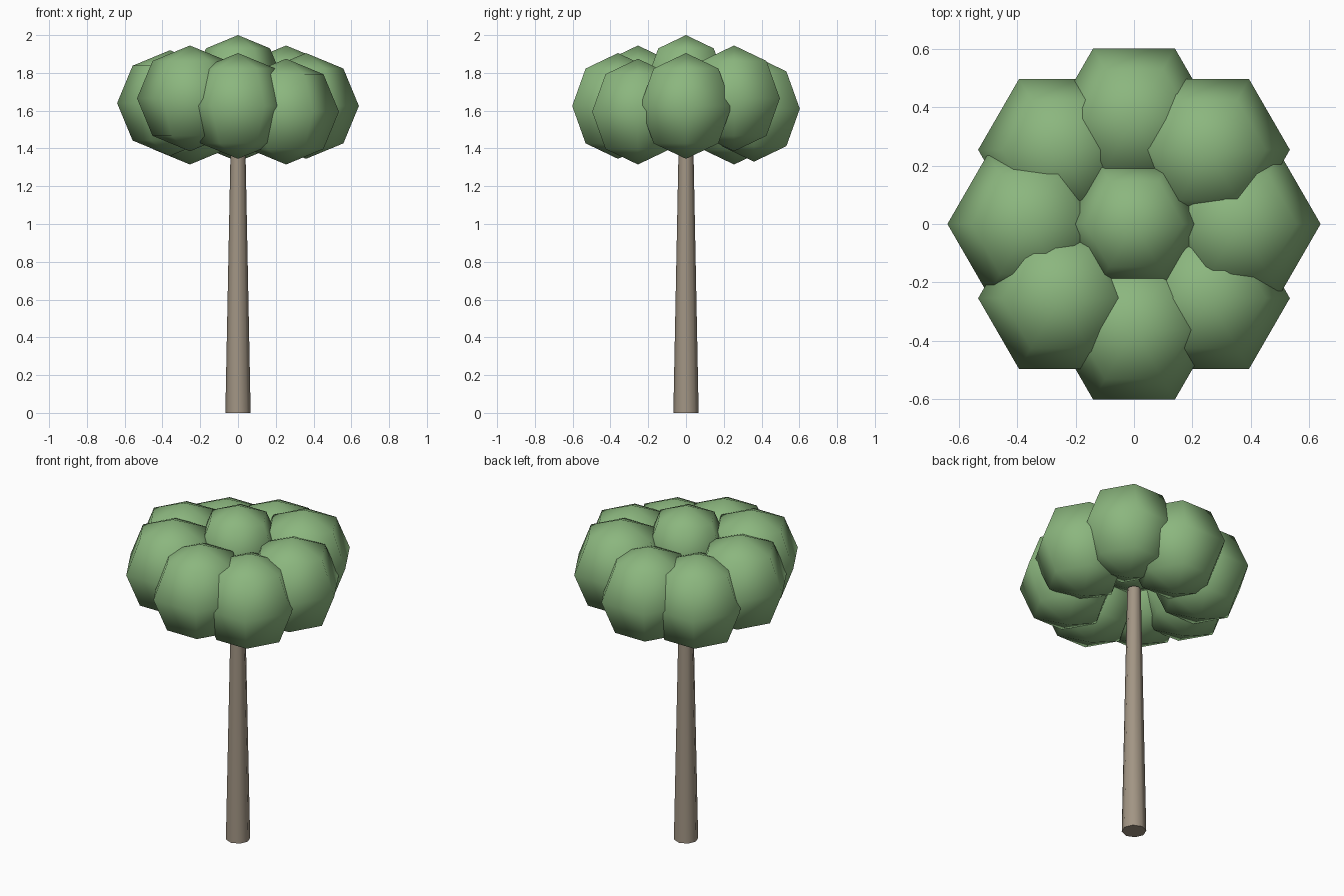
import bpy, bmesh
from math import sin, cos, pi, radians

if "Cube" in bpy.data.objects:
    bpy.data.objects.remove(bpy.data.objects["Cube"])


def material(name, color):
    m = bpy.data.materials.new(name)
    m.diffuse_color = color
    m.use_nodes = True
    m.node_tree.nodes["Principled BSDF"].inputs["Base Color"].default_value = m.diffuse_color
    return m


def lathe(name, profile, sides, mat, location=(0, 0, 0), angle=75):
    """Spin an (r, z) profile round z, first corner on +x."""
    bm = bmesh.new()
    vs = [bm.verts.new((r, 0, z)) for r, z in profile]
    es = [bm.edges.new(p) for p in zip(vs, vs[1:])]
    bmesh.ops.spin(bm, geom=vs + es, cent=(0, 0, 0), axis=(0, 0, 1),
                   angle=2 * pi, steps=sides)
    bmesh.ops.remove_doubles(bm, verts=bm.verts[:], dist=1e-4)
    bmesh.ops.recalc_face_normals(bm, faces=bm.faces[:])
    me = bpy.data.meshes.new(name)
    bm.to_mesh(me)
    bm.free()
    me.materials.append(mat)
    ob = bpy.data.objects.new(name, me)
    ob.location = location
    bpy.context.collection.objects.link(ob)
    bpy.ops.object.select_all(action='DESELECT')
    ob.select_set(True)
    bpy.context.view_layer.objects.active = ob
    bpy.ops.object.shade_smooth_by_angle(angle=radians(angle))
    return ob


def leaf_ball(name, r, location):
    """Low-poly sphere: six sides, four bands."""
    profile = [(r * sin(i * pi / 4), -r * cos(i * pi / 4)) for i in range(5)]
    return lathe(name, profile, 6, green, location)


bark = material("bark", (0.36, 0.30, 0.23, 1))
green = material("leaves", (0.26, 0.47, 0.21, 1))

# Tapered trunk
lathe("trunk", [(0, 0), (0.067, 0), (0.037, 1.52), (0, 1.52)], 8, bark)

# Ring of eight leaf clumps at slightly different heights, plus the crown
heights = [1.625, 1.665, 1.61, 1.595, 1.64, 1.665, 1.625, 1.595]
for i, z in enumerate(heights):
    a = i * pi / 4
    leaf_ball(f"leaf_clump_{i + 1}", 0.28, (0.36 * cos(a), 0.36 * sin(a), z))
leaf_ball("leaf_crown", 0.24, (0, 0, 1.76))
